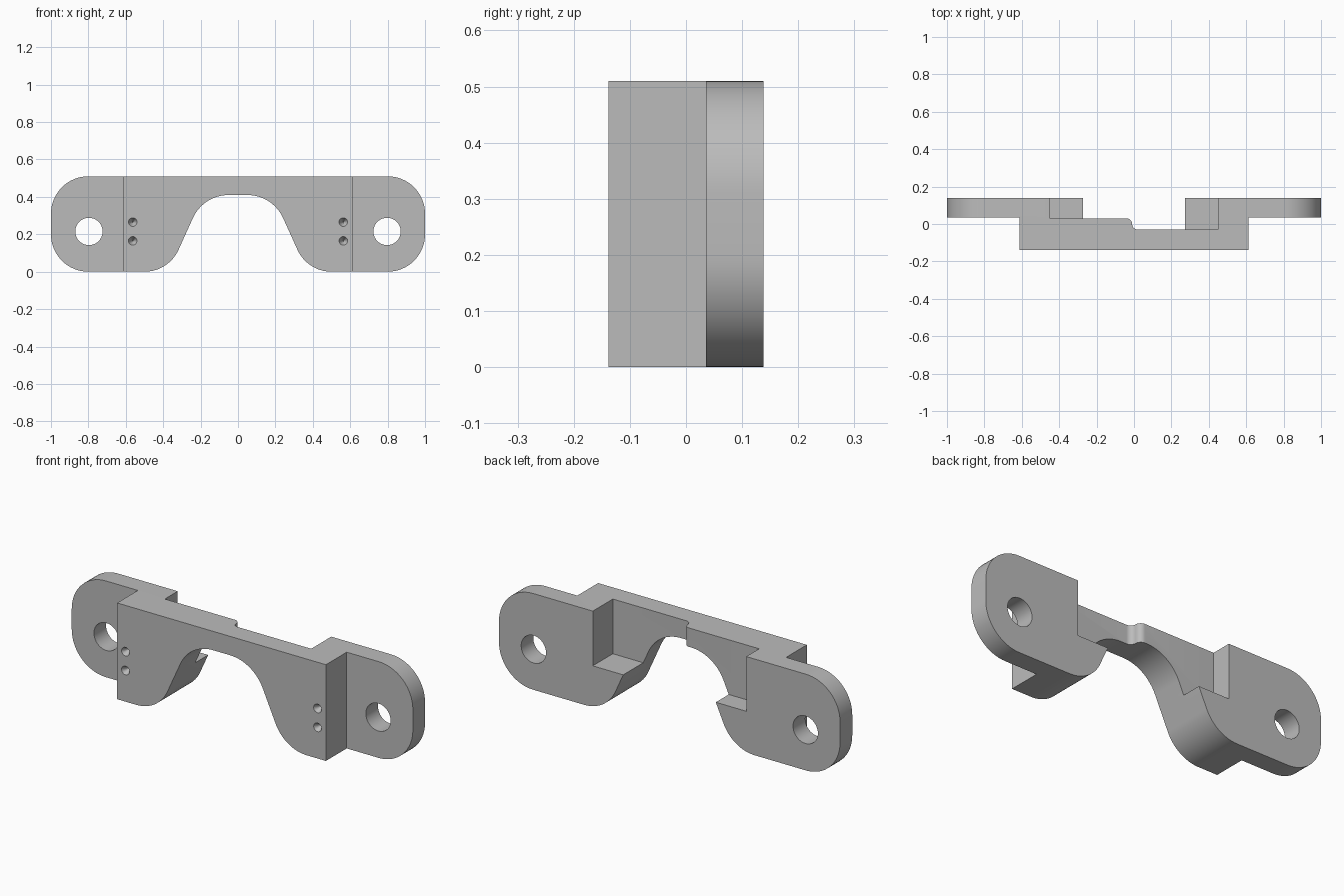
import bpy, bmesh
from math import sin, cos, radians, acos, degrees, pi
from mathutils import Matrix, Vector

default = bpy.data.objects.get("Cube")
if default:
    bpy.data.objects.remove(default, do_unlink=True)

grey = bpy.data.materials.new("plain grey")
grey.use_nodes = True
colour = (0.5, 0.5, 0.5, 1)
grey.diffuse_color = colour
grey.node_tree.nodes["Principled BSDF"].inputs["Base Color"].default_value = colour

HALF_DEPTH = 0.138
HEIGHT = 0.51
R = 0.2


def arc(cx, cy, r, start, end, steps=16):
    angles = [radians(start + (end - start) * i / steps) for i in range(steps + 1)]
    return [(cx + r * cos(a), cy + r * sin(a)) for a in angles]


def finish(name, bm):
    bmesh.ops.recalc_face_normals(bm, faces=bm.faces)
    mesh = bpy.data.meshes.new(name)
    bm.to_mesh(mesh)
    bm.free()
    mesh.materials.append(grey)
    obj = bpy.data.objects.new(name, mesh)
    bpy.context.collection.objects.link(obj)
    return obj


def prism(name, outline, low, high, axis):
    """Extrude an outline along y (outline in xz) or z (outline in xy)."""
    bm = bmesh.new()
    if axis == "y":
        points = [(a, low, b) for a, b in outline]
        travel = Vector((0, high - low, 0))
    else:
        points = [(a, b, low) for a, b in outline]
        travel = Vector((0, 0, high - low))
    face = bm.faces.new([bm.verts.new(p) for p in points])
    result = bmesh.ops.extrude_face_region(bm, geom=[face])
    verts = [v for v in result["geom"] if isinstance(v, bmesh.types.BMVert)]
    bmesh.ops.translate(bm, vec=travel, verts=verts)
    return finish(name, bm)


def cone(name, x, y, z, r_front, r_back, depth, sides):
    bm = bmesh.new()
    bmesh.ops.create_cone(bm, cap_ends=True, segments=sides, radius1=r_front,
                          radius2=r_back, depth=depth,
                          matrix=Matrix.Translation((x, y, z)) @ Matrix.Rotation(-pi / 2, 4, "X"))
    return finish(name, bm)


# Bracket outline: rounded ends and a flared arch, right half mirrored
lean = degrees(acos(0.41 / 0.45))
half = arc(0.05, 0.2, 0.21, 90, lean)
half += arc(0.5, 0.2, R, 180 + lean, 270)
half += arc(1 - R, R, R, -90, 0)
half += arc(1 - R, HEIGHT - R, R, 0, 90)
outline = half + [(-x, z) for x, z in reversed(half)]
bracket = prism("bracket", outline, -HALF_DEPTH, HALF_DEPTH, "y")

cutters = []
for side in (-1, 1):
    # Step that thins each mounting ear
    step = [(side * 0.612, -1), (side * 2, -1), (side * 2, 0.036), (side * 0.612, 0.036)]
    cutters.append(prism("ear_step_cutter", step, -1, 1, "z"))
    # Mounting hole
    cutters.append(cone("mounting_hole_cutter", side * 0.797, 0, 0.215, 0.073, 0.073, 1, 40))
    # Pair of shallow dimples on the front face
    for z in (0.165, 0.265):
        cutters.append(cone("dimple_cutter", side * 0.563, -HALF_DEPTH + 0.01, z,
                            0.034, 0.001, 0.06, 20))

# Rear pocket with an S-shaped change of depth in the middle
pocket = [(-0.45, 1), (-0.45, 0.03)]
pocket += arc(-0.04, 0, 0.03, 90, 0, 8)
pocket += arc(0.02, 0, 0.03, 180, 270, 8)[1:]
pocket += [(0.45, -0.03), (0.45, 1)]
cutters.append(prism("rear_pocket_cutter", pocket, 0.22, 1, "z"))

for cutter in cutters:
    cutter.hide_render = True
    mod = bracket.modifiers.new(cutter.name, "BOOLEAN")
    mod.operation = "DIFFERENCE"
    mod.solver = "EXACT"
    mod.object = cutter

# Bake the cuts and drop the cutters
bpy.context.view_layer.update()
graph = bpy.context.evaluated_depsgraph_get()
cut_mesh = bpy.data.meshes.new_from_object(bracket.evaluated_get(graph))
bracket.modifiers.clear()
bracket.data = cut_mesh
cut_mesh.materials.clear()
cut_mesh.materials.append(grey)
for poly in cut_mesh.polygons:
    poly.material_index = 0
for cutter in cutters:
    bpy.data.objects.remove(cutter, do_unlink=True)

for obj in bpy.context.selected_objects:
    obj.select_set(False)
bracket.select_set(True)
bpy.context.view_layer.objects.active = bracket
bpy.ops.object.shade_smooth_by_angle(angle=radians(30))
